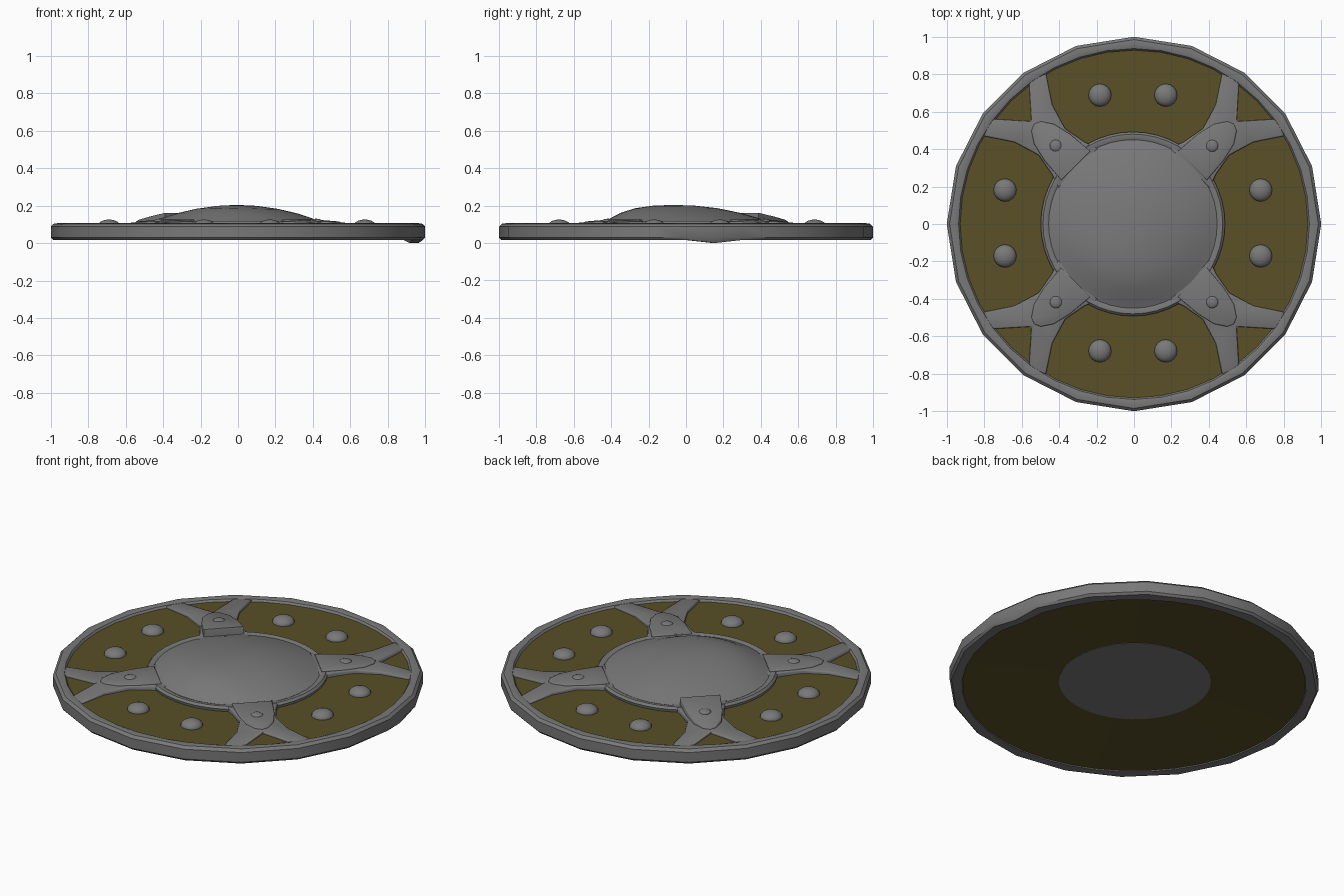
import bpy, bmesh, math
from mathutils import Matrix

if "Cube" in bpy.data.objects:
    bpy.data.objects.remove(bpy.data.objects["Cube"])


def material(name, rgb):
    m = bpy.data.materials.new(name)
    m.use_nodes = True
    m.diffuse_color = (*rgb, 1)
    m.node_tree.nodes["Principled BSDF"].inputs["Base Color"].default_value = (*rgb, 1)
    return m


IRON = material("grey iron", (0.19, 0.19, 0.19))
WOOD = material("olive brown wood", (0.1, 0.08, 0.02))


def finish(bm, name, mat, angle=35):
    bmesh.ops.recalc_face_normals(bm, faces=bm.faces)
    me = bpy.data.meshes.new(name)
    bm.to_mesh(me)
    bm.free()
    ob = bpy.data.objects.new(name, me)
    bpy.context.collection.objects.link(ob)
    me.materials.append(mat)
    bpy.ops.object.select_all(action='DESELECT')
    ob.select_set(True)
    bpy.context.view_layer.objects.active = ob
    bpy.ops.object.shade_smooth_by_angle(angle=math.radians(angle))
    return ob


def lathe(profile, steps, closed, shape=None):
    """Spin (radius, height) points; shape(r, z, i) may adjust each point."""
    bm = bmesh.new()
    rings = []
    for i in range(steps):
        a = 2 * math.pi * i / steps
        ring = []
        for r, z in profile:
            if shape:
                r, z = shape(r, z, i)
            ring.append(bm.verts.new((r * math.cos(a), r * math.sin(a), z)))
        rings.append(ring)
    n = len(profile)
    for i in range(steps):
        p, q = rings[i], rings[(i + 1) % steps]
        for j in range(n if closed else n - 1):
            k = (j + 1) % n
            bm.faces.new((p[j], q[j], q[k], p[k]))
    bmesh.ops.remove_doubles(bm, verts=bm.verts, dist=1e-5)
    bmesh.ops.dissolve_degenerate(bm, edges=bm.edges, dist=1e-5)
    return bm


def plate(name, half, base, top, turn, bevel):
    """Symmetric plate along a spoke; half = (along, across), top(u) = height."""
    bm = bmesh.new()
    outline = half + [(u, -v) for u, v in reversed(half) if v > 0]
    low = bm.faces.new([bm.verts.new((u, v, base)) for u, v in outline])
    out = bmesh.ops.extrude_face_region(bm, geom=[low], use_keep_orig=True)
    for v in out["geom"]:
        if isinstance(v, bmesh.types.BMVert):
            v.co.z = top(v.co.x)
    cap = [f for f in out["geom"] if isinstance(f, bmesh.types.BMFace)][0]
    bmesh.ops.bevel(bm, geom=list(cap.edges), offset=bevel, segments=2,
                    profile=0.5, affect='EDGES')
    bm.transform(Matrix.Rotation(turn, 4, 'Z'))
    return finish(bm, name, IRON, 50)


def dome(name, x, y, z, radius, height):
    bm = bmesh.new()
    bmesh.ops.create_uvsphere(bm, u_segments=16, v_segments=10, radius=1)
    bm.transform(Matrix.Translation((x, y, z))
                 @ Matrix.Diagonal((radius, radius, height, 1)))
    finish(bm, name, IRON, 60)


# Wooden disc, its back slightly hollowed toward the middle
finish(lathe([(.4, .09), (.95, .09), (.95, .02), (.4, .048)], 40, True),
       "wooden_disc", WOOD)


# Rim with a twenty-sided outside and a round inside, dented low at one place
def rim_shape(r, z, i):
    if r > .95 and i % 2:
        r *= math.cos(math.pi / 20)
    if i == 1 and z < .02:
        z = 0
    return r, z


finish(lathe([(.925, .085), (.937, .102), (.96, .107), (.985, .103), (1, .088),
              (1, .03), (.988, .017), (.93, .016), (.925, .025)], 40, True, rim_shape),
       "iron_rim", IRON)

# Central boss with a raised lip and a hand-beaten dome
bm = lathe([(0, .046), (.41, .046), (.41, .09), (.488, .09), (.492, .106), (.48, .118),
            (.462, .118), (.45, .113), (.4, .132), (.32, .16), (.22, .184), (.11, .199),
            (0, .204)], 48, False)
for v in bm.verts:
    x, y, z = v.co
    if z > .125:
        v.co.z += .003 * math.sin(9 * x + 4 * y) * math.sin(8 * y - 3 * x)
        v.co.y -= .07 * (z - .125) / .08
    v.co.x -= .006
finish(bm, "centre_boss", IRON)

# Forked brackets, each with a raised plate and a small rivet
FORK = [(.42, .15), (.5, .122), (.62, .1), (.76, .142), (.9, .235), (.945, .15), (.775, 0)]
BADGE = [(.44, .11), (.58, .098), (.68, .075), (.74, .035), (.755, 0)]
for corner, name in enumerate(("back_left", "back_right", "front_right", "front_left")):
    turn = math.radians(45 + 90 * corner)
    rise = .05 if name == "back_right" else .014
    plate(name + "_bracket", FORK, .08, lambda u: .118 - .034 * (u - .42), turn, .008)

    def badge_top(u):
        return .113 + rise * (.755 - u) / .315

    plate(name + "_bracket_plate", BADGE, .09, badge_top, turn, .006)
    dome(name + "_rivet", .59 * math.cos(turn), .59 * math.sin(turn),
         badge_top(.59) - .003, .033, .013)

# Paired studs on each wooden panel
for side in range(4):
    for step in (-1, 1):
        a = side * math.pi / 2
        u, v = .683, .176 * step
        dome("stud", u * math.cos(a) - v * math.sin(a) - .006,
             u * math.sin(a) + v * math.cos(a) + .005, .09, .061, .036)
